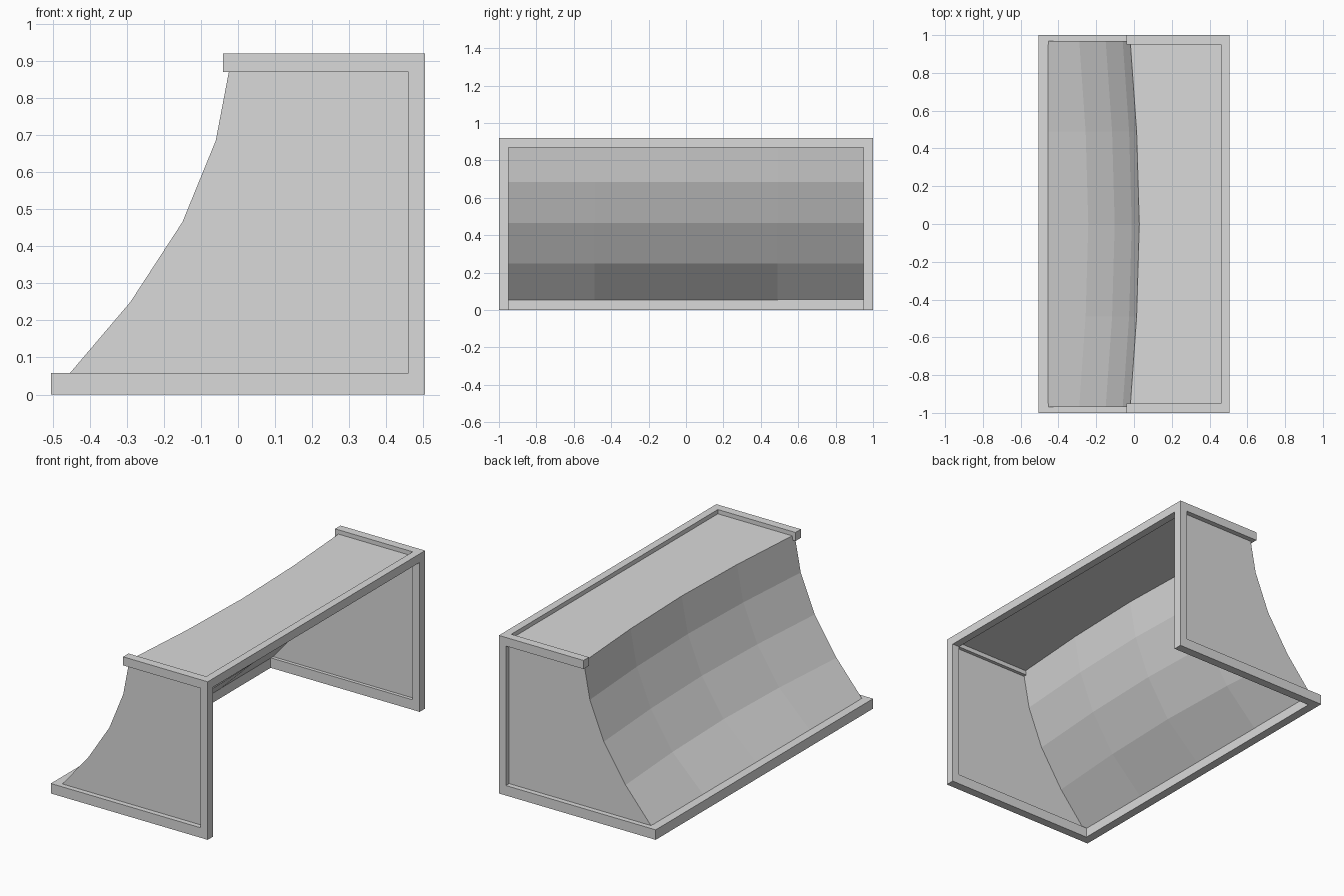
import bpy, bmesh

if "Cube" in bpy.data.objects:
    bpy.data.objects.remove(bpy.data.objects["Cube"])

grey = bpy.data.materials.new("light grey")
grey.diffuse_color = (0.7, 0.7, 0.7, 1)
grey.use_nodes = True
grey.node_tree.nodes["Principled BSDF"].inputs["Base Color"].default_value = grey.diffuse_color


def make(name, bm):
    bmesh.ops.recalc_face_normals(bm, faces=bm.faces)
    me = bpy.data.meshes.new(name)
    bm.to_mesh(me)
    bm.free()
    me.materials.append(grey)
    ob = bpy.data.objects.new(name, me)
    bpy.context.collection.objects.link(ob)
    return ob


def extrude_outline(name, outline, y0, y1):
    """Solid from an x-z outline, running from y0 to y1."""
    bm = bmesh.new()
    face = bm.faces.new([bm.verts.new((x, y0, z)) for x, z in outline])
    r = bmesh.ops.extrude_face_region(bm, geom=[face])
    verts = [v for v in r["geom"] if isinstance(v, bmesh.types.BMVert)]
    bmesh.ops.translate(bm, vec=(0, y1 - y0, 0), verts=verts)
    return make(name, bm)


def rect(x0, x1, z0, z1):
    return [(x0, z0), (x1, z0), (x1, z1), (x0, z1)]


# Frame: two C-shaped side frames tied by a low front rail and a top back rail
c_shape = [(-0.505, 0), (0.505, 0), (0.505, 0.92), (-0.04, 0.92),
           (-0.04, 0.87), (0.46, 0.87), (0.46, 0.058), (-0.505, 0.058)]
frame = extrude_outline("frame", c_shape, -1, -0.95)
helpers = [
    extrude_outline("right_side_frame", c_shape, 0.95, 1),
    extrude_outline("bottom_rail", rect(-0.505, -0.455, 0, 0.058), -0.98, 0.98),
    extrude_outline("top_rail", rect(0.46, 0.505, 0.87, 0.92), -0.98, 0.98),
]
for h in helpers:
    m = frame.modifiers.new("union", 'BOOLEAN')
    m.operation = 'UNION'
    m.solver = 'EXACT'
    m.object = h
deps = bpy.context.evaluated_depsgraph_get()
joined = bpy.data.meshes.new_from_object(frame.evaluated_get(deps))
frame.modifiers.clear()
frame.data = joined
for h in helpers:
    bpy.data.objects.remove(h)

# Ramp and deck: curved profile, hollowed towards the middle of the width
curve = [(-0.46, 0.05), (-0.29, 0.25), (-0.15, 0.465), (-0.06, 0.685), (-0.02, 0.895)]
stations = [(-0.97, 0), (-0.49, 0.034), (0, 0.048), (0.49, 0.034), (0.97, 0)]
bm = bmesh.new()
rows = []
for y, shift in stations:
    row = [bm.verts.new((x + (shift if i else 0), y, z)) for i, (x, z) in enumerate(curve)]
    row.append(bm.verts.new((0.48, y, 0.895)))
    rows.append(row)
for a, b in zip(rows, rows[1:]):
    for i in range(len(a) - 1):
        bm.faces.new((a[i], b[i], b[i + 1], a[i + 1]))
make("ramp_and_deck", bm)

# Side panels: thin sheets set back inside the side frames
for name, y in (("front_panel", -0.97), ("back_panel", 0.97)):
    bm = bmesh.new()
    outline = curve + [(0.48, 0.895), (0.48, 0.03), (-0.46, 0.03)]
    bm.faces.new([bm.verts.new((x, y, z)) for x, z in outline])
    make(name, bm)
